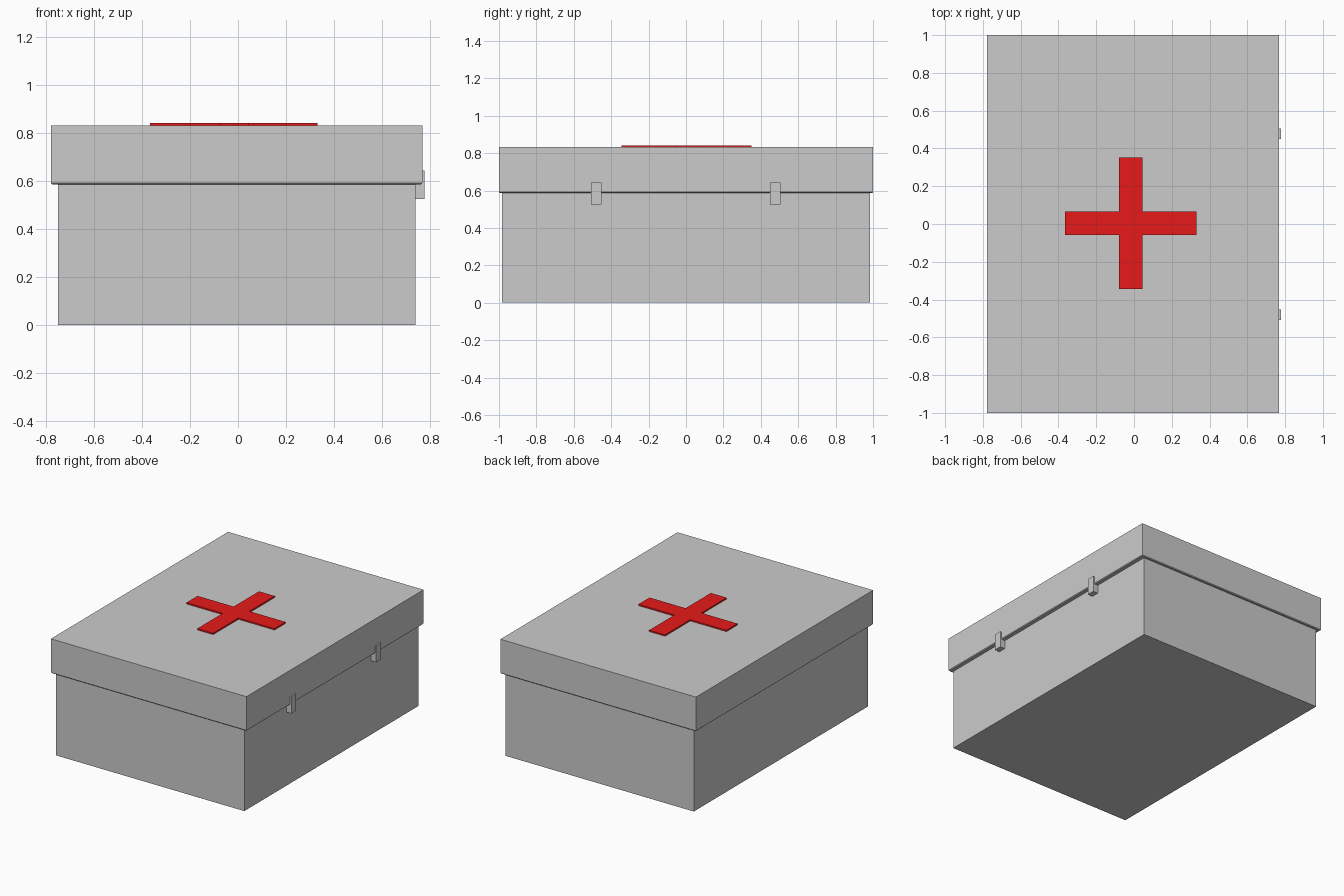
import bpy, bmesh
from mathutils import Vector

if "Cube" in bpy.data.objects:
    bpy.data.objects.remove(bpy.data.objects["Cube"])


def box(name, lo, hi):
    """Axis-aligned box between two opposite corners."""
    lo, hi = Vector(lo), Vector(hi)
    bm = bmesh.new()
    bmesh.ops.create_cube(bm, size=1)
    bmesh.ops.scale(bm, vec=hi - lo, verts=bm.verts)
    bmesh.ops.translate(bm, vec=(lo + hi) / 2, verts=bm.verts)
    mesh = bpy.data.meshes.new(name)
    bm.to_mesh(mesh)
    bm.free()
    obj = bpy.data.objects.new(name, mesh)
    bpy.context.collection.objects.link(obj)
    return obj


CX = -0.006   # centre of the case, the latches stick out on +x

# Case body
box("case_body", (CX - 0.744, -0.983, 0), (CX + 0.744, 0.983, 0.588))

# Overhanging lid, lower rim edge slightly chamfered
lid = box("lid", (CX - 0.773, -1, 0.586), (CX + 0.773, 1, 0.832))
bm = bmesh.new()
bm.from_mesh(lid.data)
rim = [e for e in bm.edges if all(v.co.z < 0.6 for v in e.verts)]
bmesh.ops.bevel(bm, geom=rim, offset=0.005, segments=1, affect='EDGES')
bm.to_mesh(lid.data)
bm.free()

# Two latches on the right side
for side, y in (("front", -0.48), ("back", 0.478)):
    box("latch_" + side, (0.73, y - 0.028, 0.526), (0.777, y + 0.028, 0.643))

# Red cross plate on the lid, as one extruded outline
a, b, cx = 0.0625, 0.348, -0.0175
quarter = [(b, -a), (b, a), (a, a)]
outline = []
for _ in range(4):
    outline += quarter
    quarter = [(-y, x) for x, y in quarter]
bm = bmesh.new()
face = bm.faces.new([bm.verts.new((x + cx, y + 0.003, 0.83)) for x, y in outline])
top = bmesh.ops.extrude_face_region(bm, geom=[face])["geom"]
bmesh.ops.translate(bm, vec=(0, 0, 0.012),
                    verts=[g for g in top if isinstance(g, bmesh.types.BMVert)])
bmesh.ops.recalc_face_normals(bm, faces=bm.faces)
mesh = bpy.data.meshes.new("cross_plate")
bm.to_mesh(mesh)
bm.free()
red = bpy.data.materials.new("red")
red.diffuse_color = (0.8, 0.01, 0.01, 1)
red.use_nodes = True
red.node_tree.nodes["Principled BSDF"].inputs["Base Color"].default_value = red.diffuse_color
mesh.materials.append(red)
bpy.context.collection.objects.link(bpy.data.objects.new("cross_plate", mesh))
